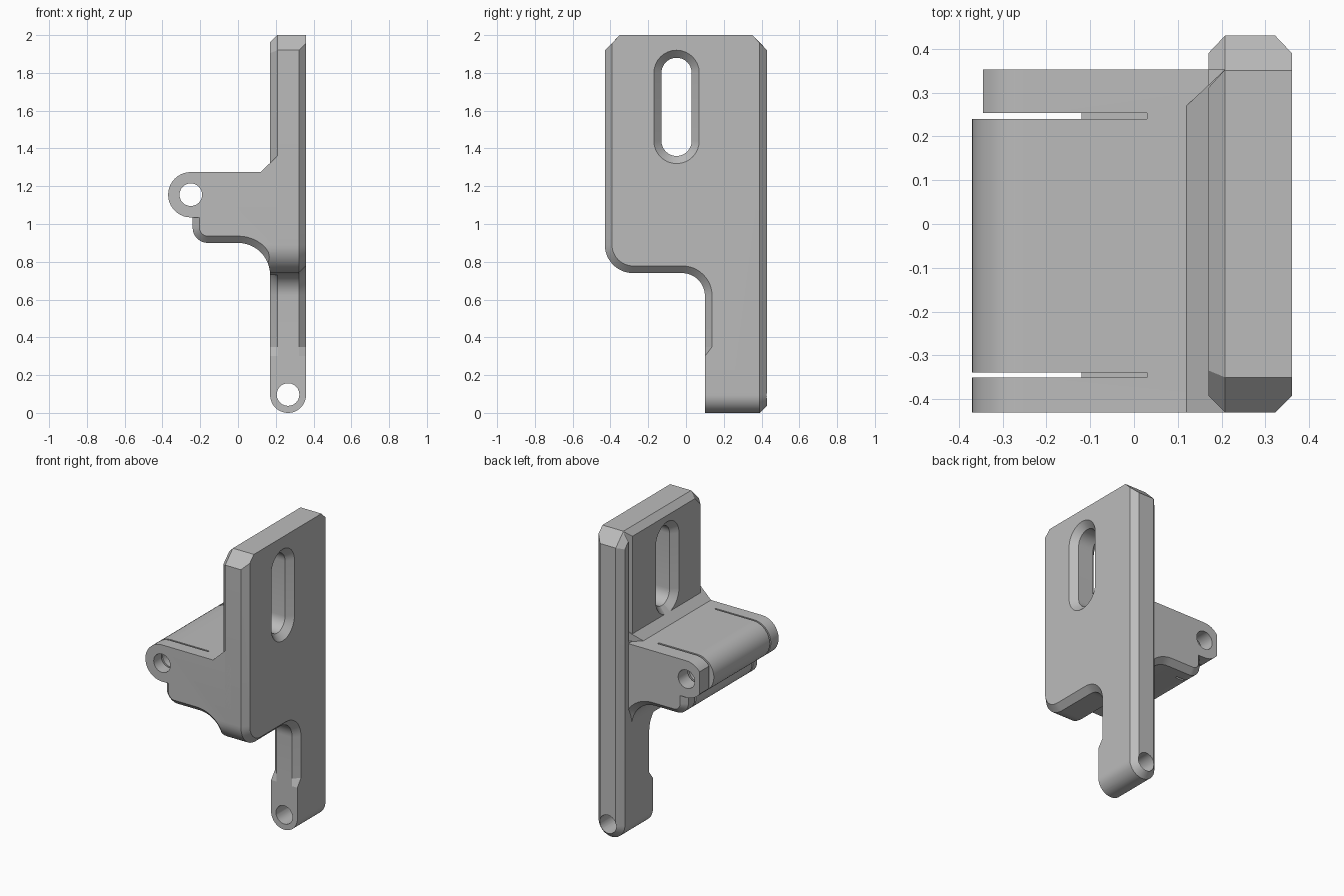
import bpy, bmesh
from math import cos, sin, radians
from mathutils import Vector

cube = bpy.data.objects.get("Cube")
if cube:
    bpy.data.objects.remove(cube, do_unlink=True)

grey = bpy.data.materials.new("plain_grey")
grey.use_nodes = True
grey.diffuse_color = (0.5, 0.5, 0.5, 1)
grey.node_tree.nodes["Principled BSDF"].inputs["Base Color"].default_value = (0.5, 0.5, 0.5, 1)


def arc(cu, cv, r, a0, a1, n=12):
    angles = [radians(a0 + (a1 - a0) * i / n) for i in range(n + 1)]
    return [(cu + r * cos(a), cv + r * sin(a)) for a in angles]


def inset(profile, rule):
    """Move each edge of a counter-clockwise outline inward by rule(u, v) at its middle."""
    pts = [Vector(p) for p in profile]
    edges = []
    for i, p in enumerate(pts):
        q = pts[(i + 1) % len(pts)]
        d = (q - p).normalized()
        mid = (p + q) / 2
        edges.append((Vector((-d.y, d.x)), rule(mid.x, mid.y)))
    result = []
    for i, p in enumerate(pts):
        (n1, d1), (n2, d2) = edges[i - 1], edges[i]
        det = n1.x * n2.y - n1.y * n2.x
        if abs(det) < 0.01:
            result.append(p + n1 * max(d1, d2, key=abs))
        else:
            result.append(p + Vector((d1 * n2.y - d2 * n1.y, n1.x * d2 - n2.x * d1)) / det)
    return result


def finish(name, bm):
    bmesh.ops.recalc_face_normals(bm, faces=bm.faces)
    mesh = bpy.data.meshes.new(name)
    bm.to_mesh(mesh)
    bm.free()
    mesh.materials.append(grey)
    obj = bpy.data.objects.new(name, mesh)
    bpy.context.collection.objects.link(obj)
    return obj


def loft(name, axis, profile, layers):
    """Stack insets of an outline along x or y and cap both ends."""
    bm = bmesh.new()
    rings = []
    for pos, rule in layers:
        ring = inset(profile, rule)
        rings.append([bm.verts.new((pos, p.x, p.y) if axis == "x" else (p.x, pos, p.y)) for p in ring])
    for a, b in zip(rings, rings[1:]):
        for i in range(len(a)):
            j = (i + 1) % len(a)
            bm.faces.new((a[i], a[j], b[j], b[i]))
    bm.faces.new(rings[0])
    bm.faces.new(rings[-1])
    return finish(name, bm)


def hull(name, points):
    bm = bmesh.new()
    for p in points:
        bm.verts.new(p)
    bmesh.ops.convex_hull(bm, input=bm.verts[:])
    return finish(name, bm)


def box(name, x0, x1, y0, y1, z0, z1):
    return hull(name, [(x, y, z) for x in (x0, x1) for y in (y0, y1) for z in (z0, z1)])


def carve(target, cutter, operation="DIFFERENCE"):
    mod = target.modifiers.new("carve", "BOOLEAN")
    mod.operation = operation
    mod.solver = "EXACT"
    mod.object = cutter
    bpy.context.view_layer.objects.active = target
    bpy.ops.object.modifier_apply(modifier=mod.name)
    bpy.data.objects.remove(cutter, do_unlink=True)


def none(u, v):
    return 0


# Plate with a long tab at the back
outline = [(0.43, 0), (0.43, 1.92), (0.35, 2), (-0.35, 2), (-0.43, 1.92)]
outline += arc(-0.28, 0.89, 0.15, 180, 270) + arc(-0.02, 0.62, 0.12, 90, 0)
outline += [(0.1, 0.35), (0.1, 0.3), (0.1, 0)]


def inner_edge(y, z):
    return 0 if y > 0.42 or (y > 0 and z < 0.35) else 0.038


def outer_edge(y, z):
    return 0 if z > 1.9 else inner_edge(y, z)


plate = loft("plate", "x", outline,
             [(0.17, inner_edge), (0.208, none), (0.322, none), (0.36, outer_edge)])

# Rounded tab end and chamfered back edge
rounded = arc(0.265, 0.095, 0.095, 180, 360, 24) + [(0.36, 2.5), (0.17, 2.5)]
carve(plate, loft("tab_round", "y", rounded,
                  [(-1, none), (0.39, none), (0.43, lambda x, z: 0.038)]), "INTERSECT")

# Slot with countersunk rims
slot = arc(-0.05, 1.8, 0.08, 0, 180, 16) + arc(-0.05, 1.44, 0.08, 180, 360, 16)


def flare(y, z):
    return -0.08


carve(plate, loft("slot_cutter", "x", slot,
                  [(0.13, flare), (0.21, none), (0.32, none), (0.4, flare)]))

# Relief groove beside the back bar, and the tab pin hole
carve(plate, hull("groove_cutter", [(x, y, z) for z in (1.28, 2.1) for x, y in
                  ((0.16, 0.3), (0.208, 0.353), (0.16, 0.353))]))
carve(plate, loft("tab_hole_cutter", "y", arc(0.265, 0.097, 0.06, 0, 345, 23),
                  [(-1, none), (1, none)]))

# Hinge bracket
side = [(0.25, 0.73), (0.25, 1.275)] + arc(-0.25, 1.155, 0.12, 90, 270, 20)
side += [(-0.24, 1.035)] + arc(-0.16, 0.98, 0.08, 180, 270) + arc(0, 0.73, 0.17, 90, 0)


def under_edge(x, z):
    return 0.036 if z < 1.03 and x < 0.2 and z > 0.731 else 0


bracket = loft("hinge_bracket", "y", side,
               [(-0.43, under_edge), (-0.394, none), (0.317, none), (0.353, under_edge)])
carve(bracket, loft("corner_round", "x", outline, [(-1, none), (1, none)]), "INTERSECT")
carve(bracket, loft("hinge_hole_cutter", "y", arc(-0.25, 1.155, 0.06, 0, 345, 23),
                    [(-1, none), (1, none)]))

# Thin gaps between the centre knuckle and both side lugs
for y0, y1 in ((-0.35, -0.339), (0.24, 0.253)):
    carve(bracket, box("gap_cutter", -0.5, -0.12, y0, y1, 0.5, 2))
    carve(bracket, box("gap_floor_cutter", -0.2, 0.03, y0, y1, 1.1, 2))

# Flat nose on the back lug
carve(bracket, box("nose_cutter", -0.5, -0.345, 0.245, 0.5, 0.9, 1.5))

# Sloped gusset where the bracket meets the plate
hull("gusset", [(0.12, -0.43, 1.275), (0.208, -0.43, 1.275), (0.208, -0.43, 1.36),
                (0.12, 0.27, 1.275), (0.208, 0.353, 1.275), (0.208, 0.353, 1.36)])

# Smooth the curved surfaces
for obj in (plate, bracket):
    bpy.ops.object.select_all(action="DESELECT")
    obj.select_set(True)
    bpy.context.view_layer.objects.active = obj
    bpy.ops.object.shade_smooth_by_angle(angle=radians(25))
